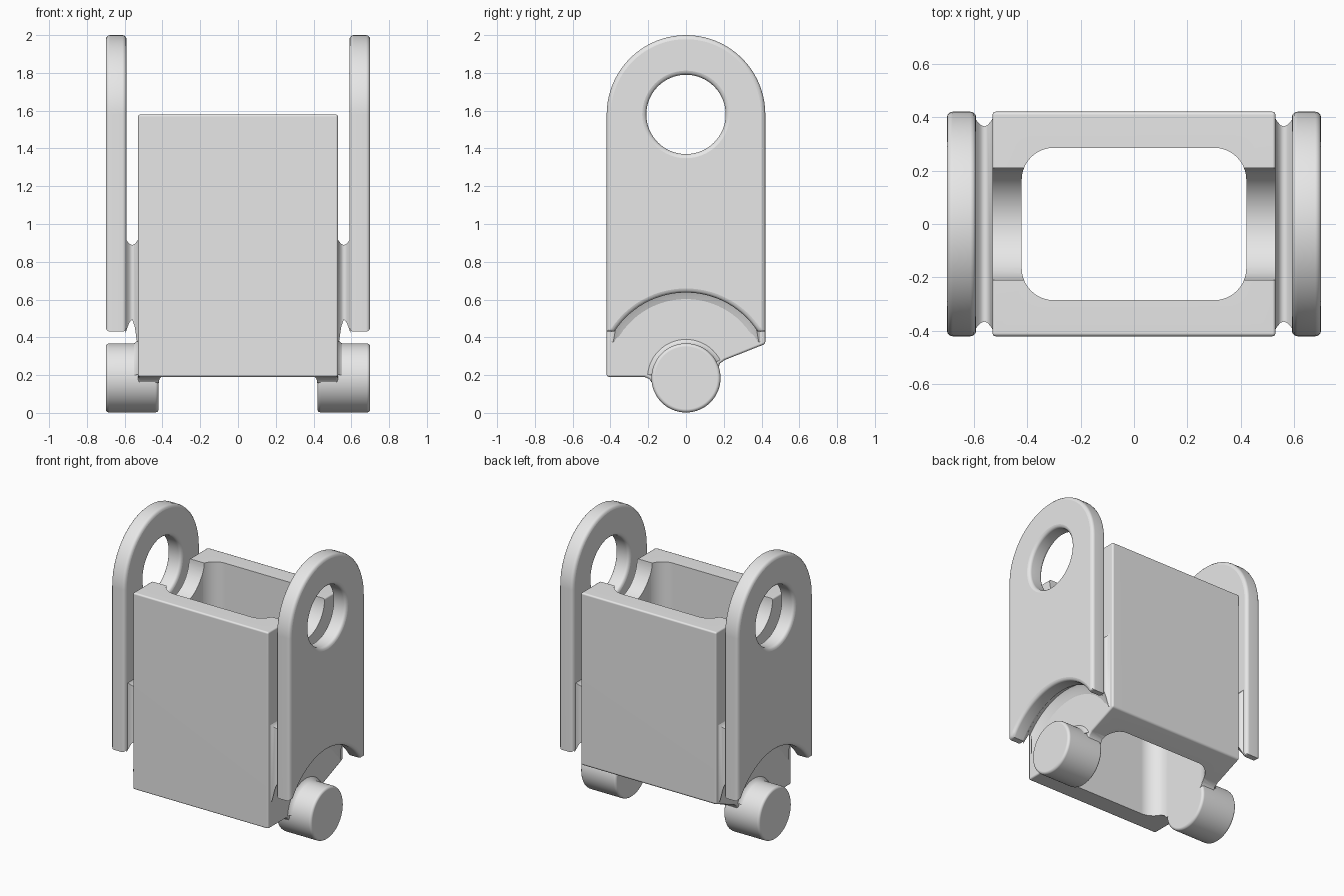
import bpy, bmesh
from math import sin, cos, pi, sqrt, radians
from mathutils import Matrix

cube = bpy.data.objects.get("Cube")
if cube:
    bpy.data.objects.remove(cube, do_unlink=True)

grey = bpy.data.materials.new("light_grey")
grey.use_nodes = True
grey.diffuse_color = (0.8, 0.8, 0.8, 1)
grey.node_tree.nodes["Principled BSDF"].inputs["Base Color"].default_value = (0.8, 0.8, 0.8, 1)

PIN_Z, PIN_R = 0.185, 0.18
EYE_Z, EYE_R = 1.58, 0.21
HALF = 0.42


def arc(cy, cz, r, a0, a1, n=24):
    """Points along an arc, angles in degrees."""
    angles = [radians(a0 + (a1 - a0) * i / n) for i in range(n + 1)]
    return [(cy + r * cos(a), cz + r * sin(a)) for a in angles]


def activate(ob):
    bpy.ops.object.select_all(action='DESELECT')
    ob.select_set(True)
    bpy.context.view_layer.objects.active = ob


def apply(ob, kind, **settings):
    activate(ob)
    mod = ob.modifiers.new(kind.lower(), kind)
    for key, value in settings.items():
        setattr(mod, key, value)
    bpy.ops.object.modifier_apply(modifier=mod.name)


def finish(ob):
    activate(ob)
    ob.data.materials.clear()
    ob.data.materials.append(grey)
    bpy.ops.object.shade_smooth_by_angle(angle=radians(50))
    apply(ob, 'WEIGHTED_NORMAL', keep_sharp=True)


def loft(name, sections):
    """Solid through (x, outline) sections, each outline in y and z."""
    bm = bmesh.new()
    rings = [[bm.verts.new((x, y, z)) for y, z in pts] for x, pts in sections]
    for a, b in zip(rings, rings[1:]):
        for i in range(len(a)):
            j = (i + 1) % len(a)
            bm.faces.new((a[i], a[j], b[j], b[i]))
    bm.faces.new(rings[0])
    bm.faces.new(rings[-1])
    bmesh.ops.recalc_face_normals(bm, faces=bm.faces)
    mesh = bpy.data.meshes.new(name)
    bm.to_mesh(mesh)
    bm.free()
    ob = bpy.data.objects.new(name, mesh)
    bpy.context.collection.objects.link(ob)
    return ob


def cut(ob, cutter):
    apply(ob, 'BOOLEAN', object=cutter, operation='DIFFERENCE', solver='EXACT')
    bpy.data.objects.remove(cutter, do_unlink=True)


# Body: side profile with a sloped rear underside, softened edges
profile = [(-HALF, 0.19), (-0.22, 0.19), (-0.195, 0.18), (-0.178, 0.155),
           (0.17, 0.235), (0.18, 0.262), (0.205, 0.28),
           (HALF, 0.365), (HALF, EYE_Z), (-HALF, EYE_Z)]
body = loft("body", [(-0.53, profile), (0.53, profile)])
apply(body, 'BEVEL', width=0.012, segments=2, limit_method='ANGLE', angle_limit=radians(50))

# Vertical shaft with rounded corners
ix, iy, rad = 0.42, 0.285, 0.12
shaft_outline = []
for k, (sx, sy) in enumerate([(1, 1), (-1, 1), (-1, -1), (1, -1)]):
    shaft_outline += arc(sx * (ix - rad), sy * (iy - rad), rad, 90 * k, 90 * k + 90, 10)
shaft = loft("shaft_cutter", [(-0.5, shaft_outline), (2.5, shaft_outline)])
shaft.data.transform(Matrix(((0, 1, 0, 0), (0, 0, 1, 0), (1, 0, 0, 0), (0, 0, 0, 1))))
cut(body, shaft)

# Half-round notches in the side walls
circle = arc(0, EYE_Z, EYE_R, 0, 360, 64)[:-1]
cut(body, loft("notch_cutter", [(-1, circle), (1, circle)]))
finish(body)


def arm(name, x):
    """Rounded plate with an eye hole and an arched lower edge."""
    curve = bpy.data.curves.new(name, 'CURVE')
    curve.dimensions = '2D'
    curve.fill_mode = 'BOTH'
    curve.extrude, curve.bevel_depth, curve.offset = 0.033, 0.022, -0.022
    curve.bevel_resolution = 2
    outline = arc(0, EYE_Z, HALF, 0, 180, 40)
    outline += [(-HALF, 0.43)] + arc(0, PIN_Z, 0.452, 147, 33, 28) + [(HALF, 0.43)]
    for pts in (outline, circle):
        spline = curve.splines.new('POLY')
        spline.points.add(len(pts) - 1)
        for p, (y, z) in zip(spline.points, pts):
            p.co = (y, z, 0, 1)
        spline.use_cyclic_u = True
    ob = bpy.data.objects.new(name, curve)
    bpy.context.collection.objects.link(ob)
    activate(ob)
    bpy.ops.object.convert(target='MESH')
    ob = bpy.context.view_layer.objects.active
    ob.data.transform(Matrix(((0, 0, 1, x), (1, 0, 0, 0), (0, 1, 0, 0), (0, 0, 0, 1))))
    finish(ob)


def web_outline(w, top, r):
    pts = [(-w, top), (w, top)]
    for i in range(33):
        y = w * (1 - i / 16)
        pts.append((y, max(0.375, PIN_Z + sqrt(max(0, r * r - y * y)))))
    return pts


# Concave web between body and arm: x, half width, top, arch radius
WEB = [(0.525, 0.40, 0.925, 0.405), (0.535, 0.385, 0.908, 0.43),
       (0.547, 0.37, 0.894, 0.46), (0.56, 0.365, 0.888, 0.478),
       (0.573, 0.37, 0.894, 0.475), (0.583, 0.38, 0.905, 0.468),
       (0.595, 0.395, 0.92, 0.462)]
# Flare blending the pin into the side wall
FLARE = [(0.525, 0.212), (0.535, 0.196), (0.547, 0.185), (0.56, 0.179)]

for side, s in (("left", 1), ("right", -1)):
    arm(side + "_arm", s * 0.645)
    finish(loft(side + "_web", [(s * x, web_outline(w, t, r)) for x, w, t, r in WEB]))
    finish(loft(side + "_pin_flare", [(s * x, arc(0, PIN_Z, r, 28, 175)) for x, r in FLARE]))
    ring = arc(0, PIN_Z, PIN_R + 0.003, 0, 360, 64)[:-1]
    pin = loft(side + "_pin", [(s * 0.42, ring), (s * 0.70, ring)])
    apply(pin, 'BEVEL', width=0.018, segments=3, limit_method='ANGLE', angle_limit=radians(50))
    finish(pin)
